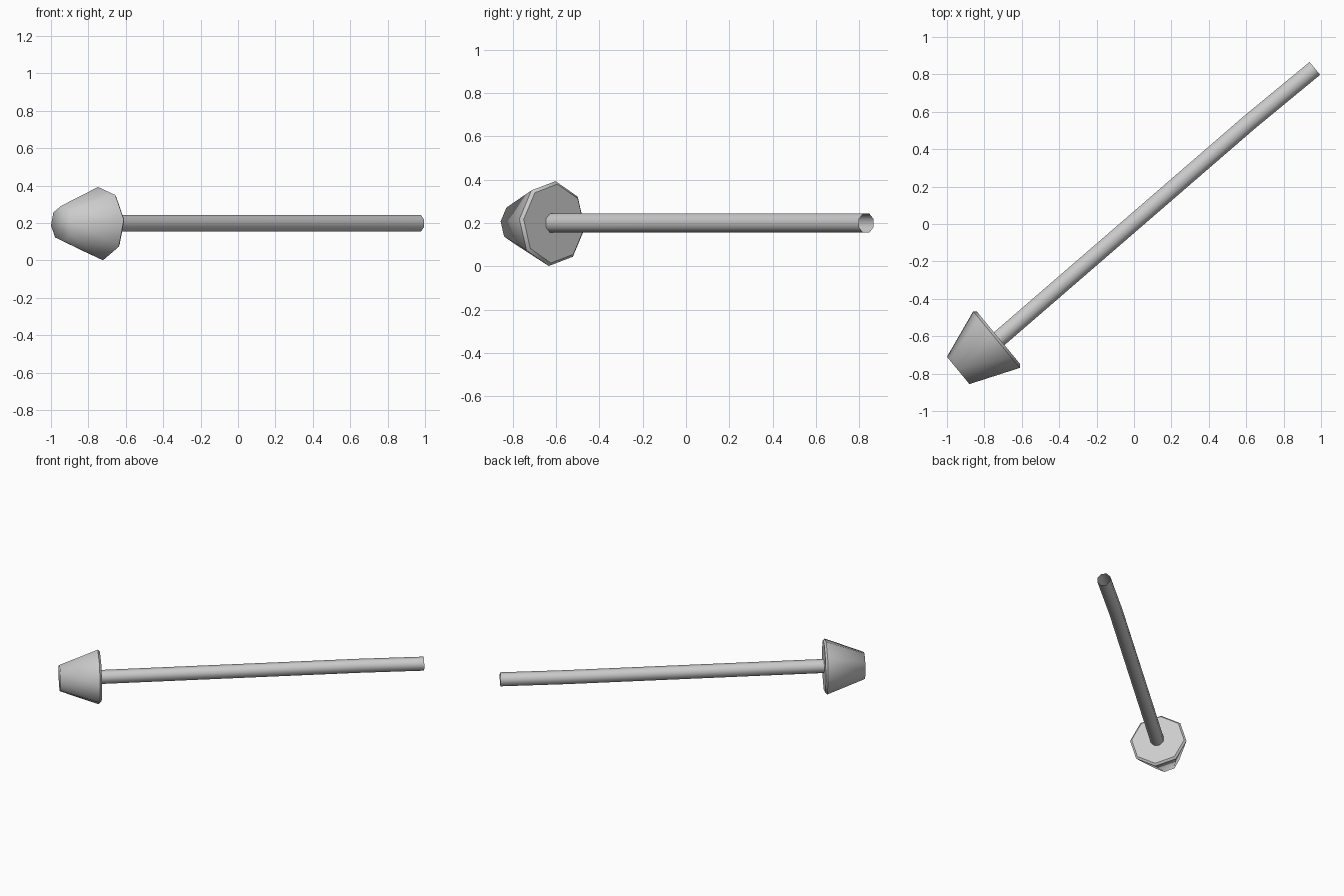
import bpy
import bmesh
import math
from mathutils import Vector

if "Cube" in bpy.data.objects:
    bpy.data.objects.remove(bpy.data.objects["Cube"])

UP = Vector((0, 0, 1))
SIDES = 8
ANGLE = math.radians(39.5)


def loft(name, rings, turn, close_start, close_end, flat_end=False):
    """Skin octagonal rings given as (centre, radius, heading)."""
    bm = bmesh.new()
    loops = []
    for centre, radius, heading in rings:
        side = Vector((math.sin(heading), -math.cos(heading), 0))
        loop = []
        for k in range(SIDES):
            a = turn + k * math.tau / SIDES
            offset = UP * math.cos(a) + side * math.sin(a)
            loop.append(bm.verts.new(Vector(centre) + offset * radius))
        loops.append(loop)
    for a, b in zip(loops, loops[1:]):
        for k in range(SIDES):
            n = (k + 1) % SIDES
            bm.faces.new((a[k], a[n], b[n], b[k]))
    caps = []
    if close_start:
        caps.append(bm.faces.new(loops[0]))
    if close_end:
        caps.append(bm.faces.new(loops[-1]))
    bmesh.ops.recalc_face_normals(bm, faces=bm.faces[:])
    for f in bm.faces:
        f.smooth = True
    if flat_end:
        caps[-1].smooth = False
        for e in caps[-1].edges:
            e.smooth = False
        for k in range(SIDES):
            e = bm.edges.get((loops[-2][k], loops[-2][(k + 1) % SIDES]))
            e.smooth = False
    mesh = bpy.data.meshes.new(name)
    bm.to_mesh(mesh)
    bm.free()
    obj = bpy.data.objects.new(name, mesh)
    bpy.context.collection.objects.link(obj)
    return obj


# Tapered head with a narrow chamfered lip on the wide end
loft("head", [
    ((-0.94, -0.783, 0.197), 0.095, ANGLE),
    ((-0.735, -0.618, 0.197), 0.197, ANGLE),
    ((-0.724, -0.609, 0.197), 0.183, ANGLE),
], math.radians(-6), True, True, flat_end=True)

# Long open-ended handle with a very slight bend
loft("handle", [
    ((-0.74, -0.630, 0.199), 0.048, ANGLE + 0.015),
    ((0.62, 0.546, 0.199), 0.048, ANGLE + 0.01),
    ((0.967, 0.832, 0.199), 0.048, ANGLE),
], math.radians(22.5), False, False)
